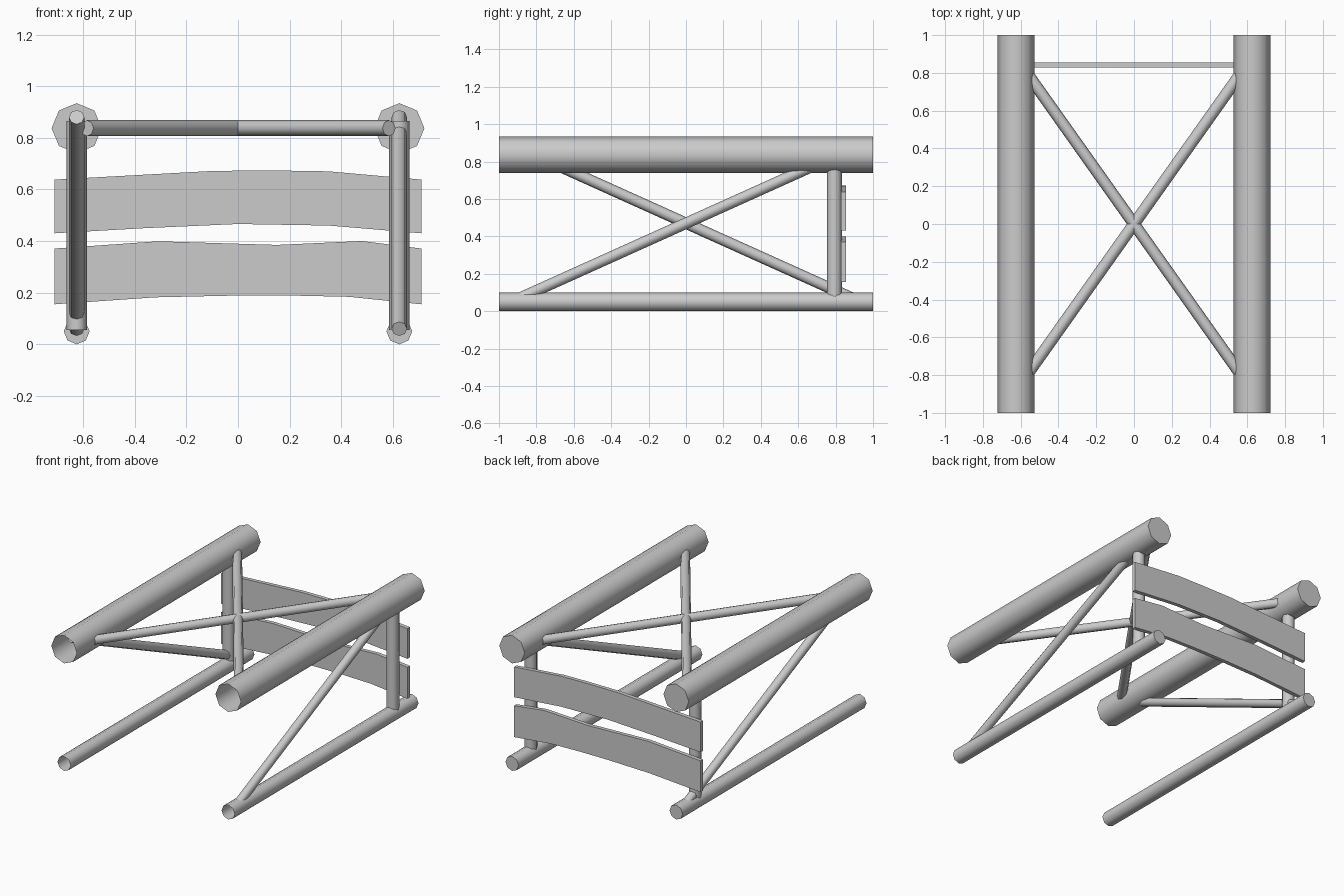
import bpy, bmesh, math
from mathutils import Vector

if "Cube" in bpy.data.objects:
    bpy.data.objects.remove(bpy.data.objects["Cube"])


def tube(name, a, b, r, cap_start=True, cap_end=True, sides=8):
    """Smooth-shaded low-poly pole from a to b with optional end caps."""
    a, b = Vector(a), Vector(b)
    q = (b - a).to_track_quat('Z', 'Y')
    bm = bmesh.new()
    rings = []
    for p in (a, b):
        rings.append([bm.verts.new(p + q @ Vector((r * math.cos(t), r * math.sin(t), 0)))
                      for t in (2 * math.pi * i / sides for i in range(sides))])
    for i in range(sides):
        j = (i + 1) % sides
        f = bm.faces.new((rings[0][i], rings[0][j], rings[1][j], rings[1][i]))
        f.smooth = True
    if cap_start:
        bm.faces.new(rings[0][::-1])
    if cap_end:
        bm.faces.new(rings[1])
    # keep the cap rims sharp
    for e in bm.edges:
        if len(e.link_faces) == 2 and e.calc_face_angle() > math.radians(60):
            e.smooth = False
    return finish(name, bm)


def plank(name, top, bottom, y0, y1):
    """Bowed board: outline in the xz plane, extruded along y."""
    bm = bmesh.new()
    face = bm.faces.new([bm.verts.new((x, y0, z)) for x, z in bottom + top[::-1]])
    new = bmesh.ops.extrude_face_region(bm, geom=[face])['geom']
    verts = [v for v in new if isinstance(v, bmesh.types.BMVert)]
    bmesh.ops.translate(bm, verts=verts, vec=(0, y1 - y0, 0))
    bmesh.ops.recalc_face_normals(bm, faces=bm.faces)
    return finish(name, bm)


def finish(name, bm):
    me = bpy.data.meshes.new(name)
    bm.to_mesh(me)
    bm.free()
    ob = bpy.data.objects.new(name, me)
    bpy.context.collection.objects.link(ob)
    return ob


X, TOP, LOW = 0.625, 0.837, 0.05

for side, s in (("left", -1), ("right", 1)):
    # rails are open at the front and closed at the back
    tube(f"{side}_top_rail", (s * X, -1, TOP), (s * X, 1, TOP), 0.097, cap_start=False)
    tube(f"{side}_bottom_rail", (s * X, -1, LOW), (s * X, 1, LOW), 0.05, cap_start=False)
    # upright post at the back
    tube(f"{side}_post", (s * X, 0.793, 0.055), (s * X, 0.793, 0.865), 0.04)
    # diagonal side brace, leaning the opposite way on each side
    tube(f"{side}_side_brace", (s * X, -s * 0.91, 0.06), (s * X, s * 0.91, 0.88), 0.03)
    # crossed braces between the top rails
    tube(f"{side}_cross_brace", (s * 0.585, -0.825, TOP), (-s * 0.585, 0.825, TOP), 0.031)

# bowed back boards
plank("upper_board",
      [(-0.71, 0.638), (-0.09, 0.672), (0.16, 0.673), (0.35, 0.67), (0.71, 0.638)],
      [(-0.71, 0.43), (-0.36, 0.45), (0, 0.466), (0.35, 0.46), (0.71, 0.43)], 0.829, 0.856)
plank("lower_board",
      [(-0.71, 0.371), (-0.31, 0.399), (0.15, 0.385), (0.48, 0.4), (0.71, 0.371)],
      [(-0.71, 0.155), (-0.32, 0.182), (0, 0.189), (0.2, 0.189), (0.43, 0.184), (0.71, 0.155)],
      0.829, 0.856)
